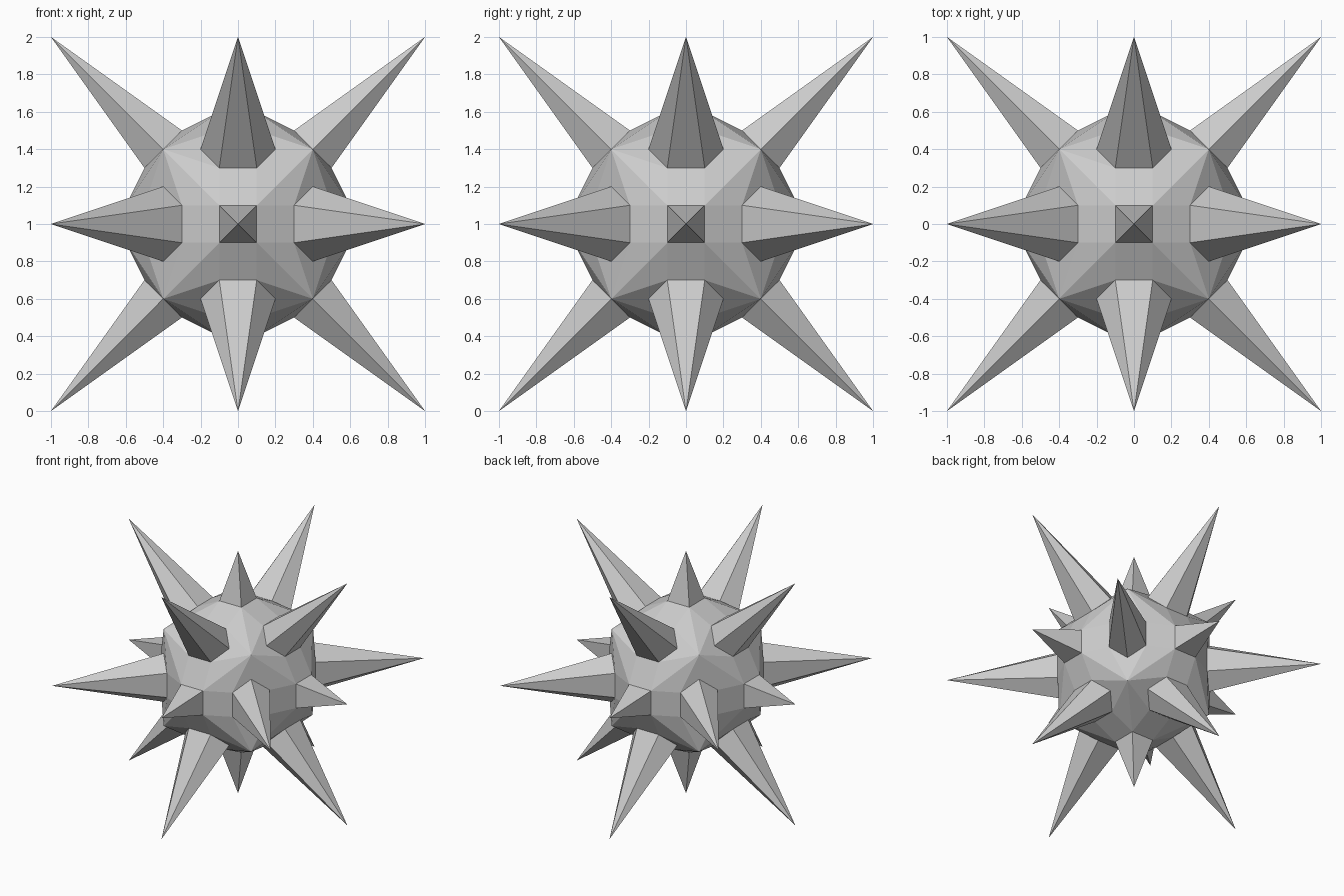
import bpy, bmesh
from itertools import product
from mathutils import Vector

if "Cube" in bpy.data.objects:
    bpy.data.objects.remove(bpy.data.objects["Cube"])

CENTRE = Vector((0, 0, 1))


def symmetric(p):
    """All sign flips and axis permutations of a point."""
    x, y, z = p
    perms = {(x, y, z), (x, z, y), (y, x, z), (y, z, x), (z, x, y), (z, y, x)}
    return sorted({tuple(a * s for a, s in zip(q, sg))
                   for q in perms for sg in product((1, -1), repeat=3)})


def make(name, points, skip=()):
    """Convex solid around the points, coplanar triangles merged."""
    bm = bmesh.new()
    for p in points:
        bm.verts.new(Vector(p) + CENTRE)
    bmesh.ops.convex_hull(bm, input=bm.verts)
    bmesh.ops.dissolve_limit(bm, angle_limit=0.02, verts=bm.verts, edges=bm.edges)
    bmesh.ops.recalc_face_normals(bm, faces=bm.faces)
    # remove the hidden base face of a spike
    if skip:
        d = Vector(skip).normalized()
        bmesh.ops.delete(bm, geom=[f for f in bm.faces if f.normal.dot(d) < -0.95],
                         context='FACES')
    me = bpy.data.meshes.new(name)
    bm.to_mesh(me)
    bm.free()
    bpy.context.collection.objects.link(bpy.data.objects.new(name, me))


# faceted ball
square = symmetric((0.1, 0.1, 0.6))
hexes = symmetric((0.1, 0.3, 0.5)) + symmetric((0.2, 0.4, 0.4))
make("body", square + hexes + symmetric((0.4, 0.4, 0.4)))

# short square spikes on the six axes
for d in symmetric((0, 0, 1)):
    base = [p for p in square if Vector(p).dot(d) > 0.55]
    make("axis_spike", base + [d], d)

# long six-sided spikes between the axes
for d in symmetric((0, 1, 1)):
    base = [p for p in hexes if Vector(p).dot(d) > 0.79]
    make("diagonal_spike", base + [d], d)
